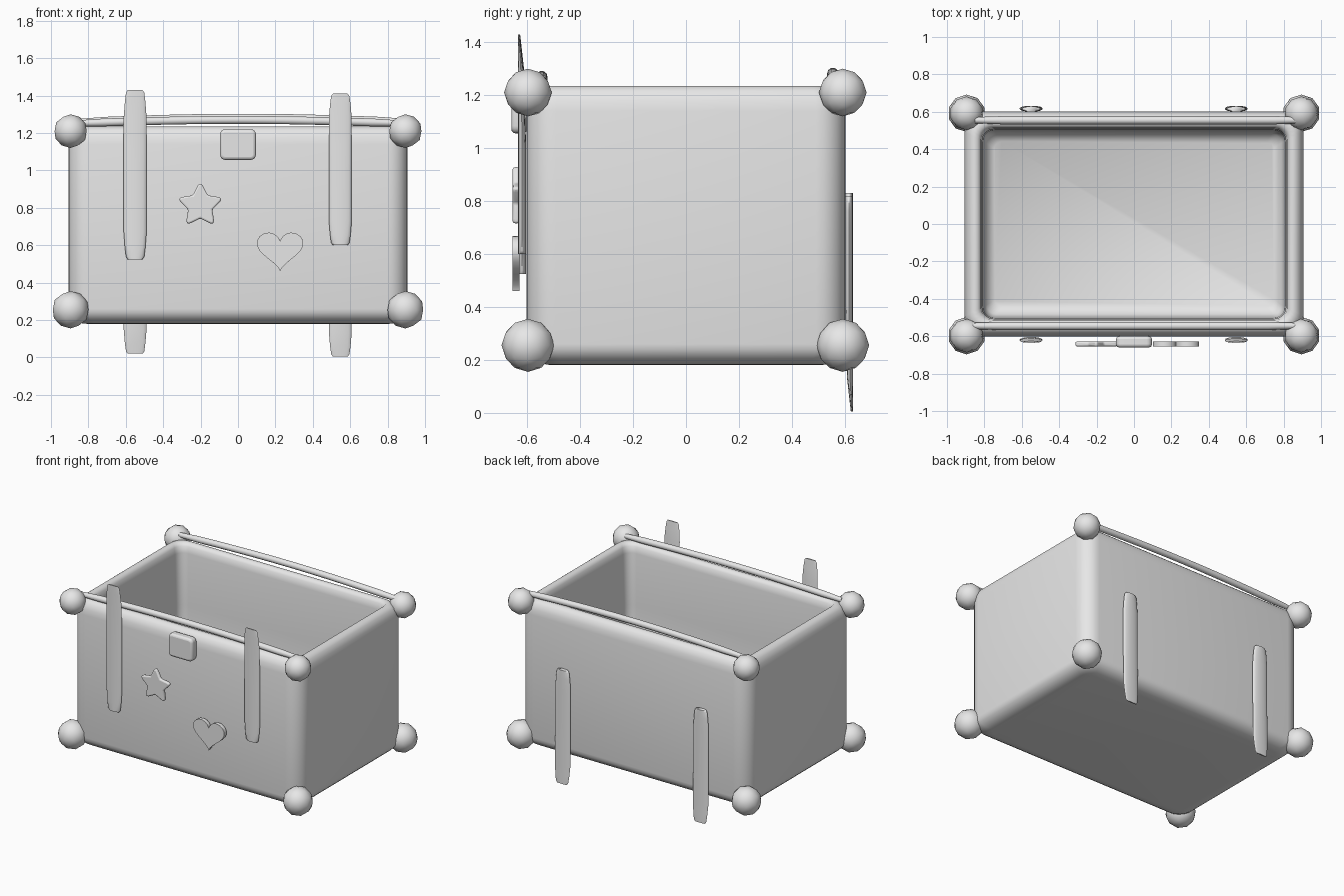
import bpy, bmesh, math
from mathutils import Vector

cube = bpy.data.objects.get("Cube")
if cube:
    bpy.data.objects.remove(cube, do_unlink=True)

grey = bpy.data.materials.new("light_grey")
grey.use_nodes = True
grey.diffuse_color = (0.8, 0.8, 0.8, 1)
grey.node_tree.nodes["Principled BSDF"].inputs["Base Color"].default_value = (0.8, 0.8, 0.8, 1)


def finish(name, bm, angle=50, bevel=0):
    """Turn a bmesh into a smooth shaded object."""
    bmesh.ops.recalc_face_normals(bm, faces=bm.faces)
    mesh = bpy.data.meshes.new(name)
    bm.to_mesh(mesh)
    bm.free()
    mesh.materials.append(grey)
    obj = bpy.data.objects.new(name, mesh)
    bpy.context.collection.objects.link(obj)
    bpy.ops.object.select_all(action='DESELECT')
    obj.select_set(True)
    bpy.context.view_layer.objects.active = obj
    bpy.ops.object.shade_smooth_by_angle(angle=math.radians(angle))
    if bevel:
        mod = obj.modifiers.new("Soft edges", 'BEVEL')
        mod.width = bevel
        mod.segments = 3
        mod.limit_method = 'ANGLE'
        mod.angle_limit = math.radians(50)
    return obj


def loft(name, rings, angle=50):
    """Skin a list of closed rings and cap both ends."""
    bm = bmesh.new()
    loops = [[bm.verts.new(p) for p in ring] for ring in rings]
    n = len(loops[0])
    for a, b in zip(loops, loops[1:]):
        for i in range(n):
            j = (i + 1) % n
            bm.faces.new((a[i], a[j], b[j], b[i]))
    bm.faces.new(loops[0])
    bm.faces.new(loops[-1])
    return finish(name, bm, angle)


def rounded_rect(hx, hy, r, z, steps=6):
    ring = []
    for k, (sx, sy) in enumerate([(1, 1), (-1, 1), (-1, -1), (1, -1)]):
        for i in range(steps + 1):
            a = math.pi / 2 * (k + i / steps)
            ring.append((sx * (hx - r) + r * math.cos(a), sy * (hy - r) + r * math.sin(a), z))
    return ring


def plate(name, outline, y_front, y_back, bevel):
    """Extrude an x-z outline along y and soften its edges."""
    bm = bmesh.new()
    face = bm.faces.new([bm.verts.new((x, y_front, z)) for x, z in outline])
    new = bmesh.ops.extrude_face_region(bm, geom=[face])["geom"]
    bmesh.ops.translate(bm, vec=(0, y_back - y_front, 0),
                        verts=[v for v in new if isinstance(v, bmesh.types.BMVert)])
    return finish(name, bm, 60, bevel)


# Open box: (inset, height) profile from under the base, over the rim, to the inner floor
profile = [(0.10 - 0.10 * math.sin(math.pi / 2 * i / 6),
            0.26 - 0.08 * math.cos(math.pi / 2 * i / 6)) for i in range(7)]
profile += [(0, 0.7), (0, 1.14), (0.006, 1.18), (0.02, 1.215), (0.045, 1.235),
            (0.07, 1.235), (0.088, 1.215), (0.095, 1.17), (0.10, 0.8), (0.105, 0.36),
            (0.12, 0.31), (0.16, 0.28)]
loft("box_body", [rounded_rect(0.907 - d, 0.602 - d, max(0.11 - 0.5 * d, 0.04), z)
                  for d, z in profile])

# Corner balls
for level, z, r in (("lower", 0.255, 0.1), ("upper", 1.21, 0.09)):
    for side, x in (("left", 0.895), ("right", -0.895)):
        for end, y in (("front", -0.597), ("back", 0.592)):
            bm = bmesh.new()
            bmesh.ops.create_icosphere(bm, subdivisions=2, radius=r)
            bmesh.ops.translate(bm, vec=(x, y, z), verts=bm.verts)
            finish(f"{level}_{end}_{side}_ball", bm)

# Thin rods along the long rims, bowed slightly upward
for name, y, x0, x1, z, rise in (("front_rod", -0.545, -0.86, 0.86, 1.252, 0.018),
                                 ("back_rod", 0.555, -0.85, 0.9, 1.26, 0.022)):
    rings = []
    for i in range(13):
        t = i / 12
        r = 0.022 * (0.75 if i in (0, 12) else 1)
        c = Vector((x0 + (x1 - x0) * t, y, z + rise * math.sin(math.pi * t)))
        rings.append([c + Vector((0, r * math.cos(a), r * math.sin(a)))
                      for a in (math.tau * k / 10 for k in range(10))])
    loft(name, rings)


# Straps with tapered ends: lens shaped cross-section, free tip leaning outward
def strap(name, x, y, z0, z1, tip_z):
    rings = []
    for t, w in ((0, 0.65), (0.015, 0.8), (0.07, 0.9), (0.16, 1), (0.5, 1),
                 (0.84, 1), (0.93, 0.9), (0.985, 0.8), (1, 0.65)):
        z = z0 + (z1 - z0) * t
        reach = max(0, 1 - abs(z - tip_z) / 0.2)
        yc = y + math.copysign(0.012 * reach, y)
        thick = 0.015 * (1 - 0.7 * reach)
        rings.append([(x + 0.061 * w * math.cos(a), yc + thick * math.sin(a), z)
                      for a in (math.tau * k / 16 for k in range(16))])
    loft(name, rings, 60)


strap("front_right_strap", -0.55, -0.619, 0.525, 1.43, 1.43)
strap("front_left_strap", 0.547, -0.619, 0.60, 1.41, 1.41)
strap("back_right_strap", -0.55, 0.615, 0.02, 0.83, 0.02)
strap("back_left_strap", 0.547, 0.615, 0.005, 0.82, 0.005)

# Latch block
latch = [(x, 1.138 + y) for x, y, _ in rounded_rect(0.096, 0.082, 0.028, 0, 4)]
plate("latch", latch, -0.66, -0.6, 0.016)

# Star badge with blunted points
star = []
for k in range(5):
    a = math.pi / 2 + math.tau * k / 5
    for da, r in ((-0.12, 0.108), (0, 0.12), (0.12, 0.108), (math.pi / 5, 0.068)):
        star.append((-0.202 + r * math.cos(a + da), 0.812 + r * math.sin(a + da)))
plate("star_badge", star, -0.655, -0.628, 0.009)

# Heart badge
heart = []
for k in range(32):
    t = math.tau * (k + 0.5) / 32
    heart.append((0.225 + 0.125 * math.sin(t) ** 3,
                  0.582 + 0.0072 * (13 * math.cos(t) - 5 * math.cos(2 * t)
                                    - 2 * math.cos(3 * t) - math.cos(4 * t))))
plate("heart_badge", heart, -0.655, -0.628, 0.008)
